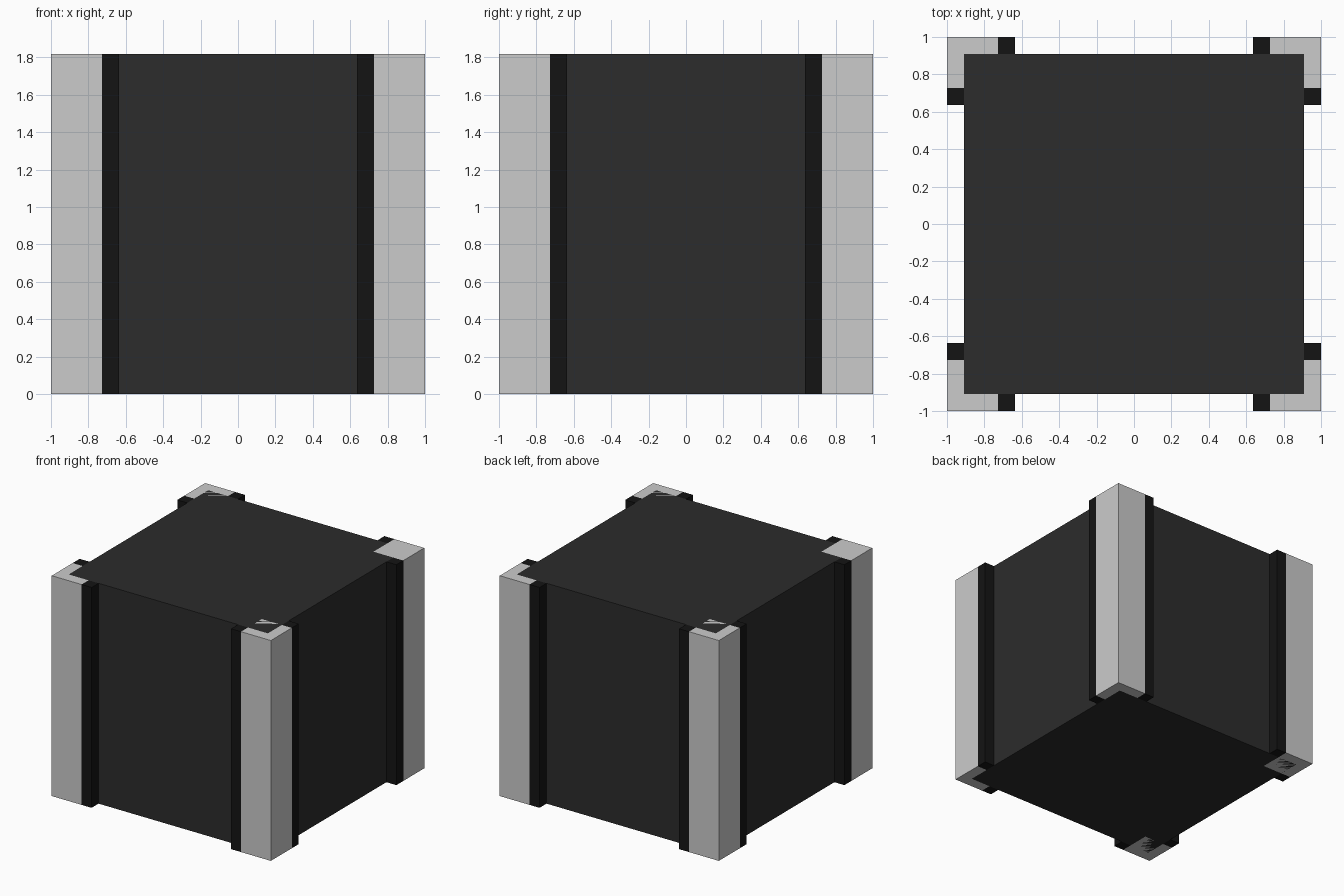
import bpy

if "Cube" in bpy.data.objects:
    bpy.data.objects.remove(bpy.data.objects["Cube"])

U = 1 / 11          # grid unit of the model
H = 20 * U          # overall height


def material(name, value):
    mat = bpy.data.materials.new(name)
    mat.diffuse_color = (value, value, value, 1)
    mat.use_nodes = True
    mat.node_tree.nodes["Principled BSDF"].inputs["Base Color"].default_value = mat.diffuse_color
    return mat


def box(name, x, y, mat=None):
    """Full-height box spanning the (min, max) ranges x and y, in units."""
    bpy.ops.mesh.primitive_cube_add(
        size=1, location=(sum(x) / 2 * U, sum(y) / 2 * U, H / 2))
    ob = bpy.context.object
    ob.name = name
    ob.scale = ((x[1] - x[0]) * U, (y[1] - y[0]) * U, H)
    bpy.ops.object.transform_apply(location=False, rotation=False, scale=True)
    if mat:
        ob.data.materials.append(mat)
    return ob


def span(a, b, sign):
    return tuple(sorted((a * sign, b * sign)))


charcoal = material("charcoal", 0.025)
black = material("black", 0.007)

# Main block
box("crate_body", (-10, 10), (-10, 10), charcoal)

# Corner posts, each flanked by two dark trim strips
for sy, depth in ((-1, "front"), (1, "back")):
    for sx, side in ((-1, "left"), (1, "right")):
        name = f"{depth}_{side}"
        box(f"{name}_post", span(8, 11, sx), span(8, 11, sy))
        box(f"{name}_trim_y", span(7, 8, sx), span(10, 11, sy), black)
        box(f"{name}_trim_x", span(10, 11, sx), span(7, 8, sy), black)
